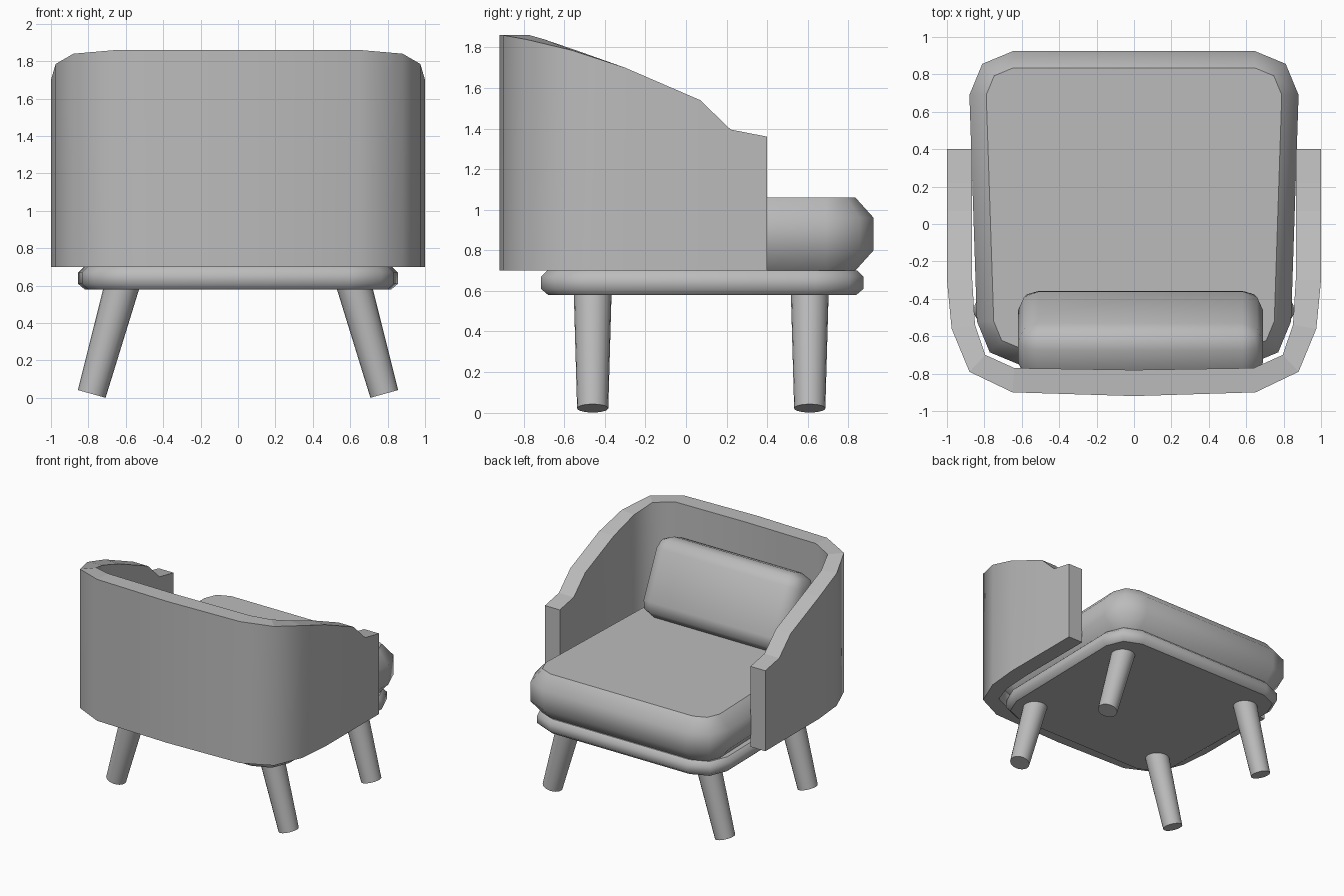
import bpy, bmesh, math
from mathutils import Vector, Matrix

cube = bpy.data.objects.get("Cube")
if cube:
    bpy.data.objects.remove(cube)

grey = bpy.data.materials.new("plain_grey")
grey.use_nodes = True
colour = (0.5, 0.5, 0.5, 1)
grey.diffuse_color = colour
grey.node_tree.nodes["Principled BSDF"].inputs["Base Color"].default_value = colour


def finish(name, bm):
    bmesh.ops.recalc_face_normals(bm, faces=bm.faces)
    mesh = bpy.data.meshes.new(name)
    bm.to_mesh(mesh)
    bm.free()
    mesh.materials.append(grey)
    obj = bpy.data.objects.new(name, mesh)
    bpy.context.collection.objects.link(obj)
    return obj


def bridge(bm, a, b, closed=True, smooth=True):
    n = len(a)
    for i in range(n if closed else n - 1):
        j = (i + 1) % n
        bm.faces.new((a[i], a[j], b[j], b[i])).smooth = smooth


def slab(name, front, back, profile):
    """Tapered rounded slab: corner centres plus (radius, height) rings."""
    corners = [(front[0], front[1]), (-front[0], front[1]),
               (-back[0], back[1]), (back[0], back[1])]
    bm = bmesh.new()
    rings = []
    for r, z in profile:
        ring = []
        for q, (cx, cy) in enumerate(corners):
            for step in range(3):
                a = math.pi / 2 * (q + step / 2)
                ring.append(bm.verts.new((cx + r * math.cos(a), cy + r * math.sin(a), z)))
        rings.append(ring)
    for a, b in zip(rings, rings[1:]):
        bridge(bm, a, b)
    bm.faces.new(rings[0])
    bm.faces.new(rings[-1])
    return finish(name, bm)


# Seat base and seat cushion
slab("seat_base", (0.62, 0.64), (0.6, -0.48),
     [(0.2, 0.58), (0.235, 0.61), (0.235, 0.67), (0.205, 0.7)])
slab("seat_cushion", (0.645, 0.69), (0.605, -0.52),
     [(0.145, 0.7), (0.235, 0.8), (0.235, 0.96), (0.145, 1.06)])

# Wraparound back and arms: outer x, y, inner x, y, top height
half = [(1, 0.4, 0.865, 0.4, 1.36), (1, 0.22, 0.865, 0.22, 1.395),
        (1, 0.07, 0.865, 0.07, 1.54), (1, -0.3, 0.865, -0.3, 1.7),
        (0.975, -0.56, 0.85, -0.54, 1.785), (0.88, -0.79, 0.795, -0.7, 1.84),
        (0.65, -0.9, 0.64, -0.77, 1.86), (0, -0.92, 0, -0.78, 1.86)]
path = half + [(-a, b, -c, d, h) for a, b, c, d, h in reversed(half[:-1])]
bm = bmesh.new()
outer_low = [bm.verts.new((p[0], p[1], 0.7)) for p in path]
outer_top = [bm.verts.new((p[0], p[1], p[4])) for p in path]
inner_low = [bm.verts.new((p[2], p[3], 0.7)) for p in path]
inner_top = [bm.verts.new((p[2], p[3], p[4])) for p in path]
bridge(bm, outer_low, outer_top, False)
bridge(bm, inner_top, inner_low, False)
bridge(bm, outer_top, inner_top, False, False)
bridge(bm, inner_low, outer_low, False, False)
for i in (0, -1):
    bm.faces.new((outer_low[i], outer_top[i], inner_top[i], inner_low[i]))
finish("back_and_arms", bm)

# Leaning back pillow
bm = bmesh.new()
bmesh.ops.create_cube(bm, size=1, matrix=Matrix.Diagonal((1.31, 0.34, 0.62, 1)))
bmesh.ops.bevel(bm, geom=bm.edges[:], offset=0.11, segments=2, profile=0.5, affect='EDGES')
for f in bm.faces:
    f.smooth = True
pillow = finish("back_pillow", bm)
pillow.location = (0.035, -0.6, 1.32)
pillow.rotation_euler.x = math.radians(25)

# Splayed, tapered legs
for side, sx in (("left", 1), ("right", -1)):
    for end, y in (("front", 0.61), ("back", -0.46)):
        foot, top = Vector((sx * 0.782, y, 0.021)), Vector((sx * 0.615, y, 0.62))
        axis = top - foot
        bm = bmesh.new()
        bmesh.ops.create_cone(bm, cap_ends=True, segments=20, radius1=0.077,
                              radius2=0.094, depth=axis.length)
        for f in bm.faces:
            f.smooth = len(f.verts) == 4
        leg = finish(f"{end}_{side}_leg", bm)
        leg.location = (foot + top) / 2
        leg.rotation_euler = Vector((0, 0, 1)).rotation_difference(axis).to_euler()
